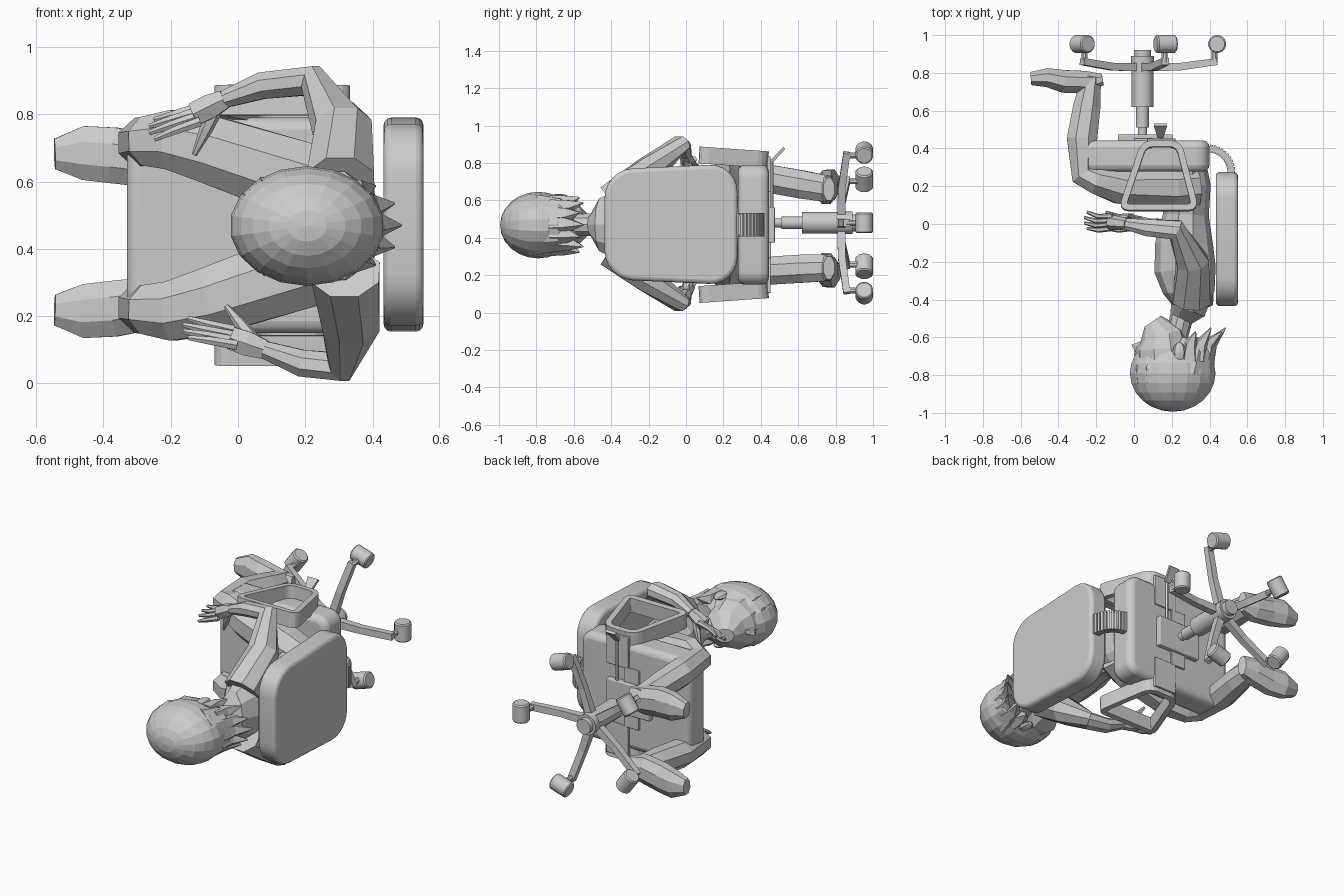
import bpy, bmesh
from math import pi, sin, cos
from mathutils import Vector, Matrix

cube = bpy.data.objects.get("Cube")
if cube:
    bpy.data.objects.remove(cube, do_unlink=True)

grey = bpy.data.materials.new("plain_grey")
grey.use_nodes = True
grey.diffuse_color = (0.6, 0.6, 0.6, 1)
grey.node_tree.nodes["Principled BSDF"].inputs["Base Color"].default_value = (0.6, 0.6, 0.6, 1)

X, Y, Z = Vector((1, 0, 0)), Vector((0, 1, 0)), Vector((0, 0, 1))
MID = 0.47  # height of the symmetry plane; the figure lies on its side


def finish(bm, name, smooth=False, bevel=0):
    bmesh.ops.recalc_face_normals(bm, faces=bm.faces)
    mesh = bpy.data.meshes.new(name)
    bm.to_mesh(mesh)
    bm.free()
    mesh.materials.append(grey)
    obj = bpy.data.objects.new(name, mesh)
    bpy.context.collection.objects.link(obj)
    if bevel:
        mod = obj.modifiers.new("soft_edge", 'BEVEL')
        mod.width, mod.segments, mod.limit_method = bevel, 3, 'ANGLE'
        mod.angle_limit = 0.7
    if smooth:
        bpy.ops.object.select_all(action='DESELECT')
        obj.select_set(True)
        bpy.context.view_layer.objects.active = obj
        bpy.ops.object.shade_smooth_by_angle(angle=0.7)
    return obj


def tube(name, rings, n=8, ref=Z):
    """Skin rings (x, y, z, half size along ref, half size across)."""
    bm = bmesh.new()
    pts = [Vector(r[:3]) for r in rings]
    dirs = [(b - a).normalized() for a, b in zip(pts, pts[1:])]
    grow = 1 / cos(pi / n)
    loops = []
    for p, r, before, after in zip(pts, rings, dirs[:1] + dirs, dirs + dirs[-1:]):
        t = (before + after).normalized()
        u = (ref - t * ref.dot(t)).normalized()
        v = t.cross(u)
        loops.append([bm.verts.new(p + grow * (u * r[3] * cos(a) + v * r[4] * sin(a)))
                      for a in [(k + 0.5) * 2 * pi / n for k in range(n)]])
    for a, b in zip(loops, loops[1:]):
        for k in range(n):
            bm.faces.new((a[k], a[(k + 1) % n], b[(k + 1) % n], b[k]))
    bm.faces.new(loops[0])
    bm.faces.new(loops[-1])
    return finish(bm, name, smooth=n >= 12)


def slab(name, centre, size, corner=0, edge=0, axis=Y, taper=1, turn=0):
    """Box with rounded corners around one axis and softened edges."""
    bm = bmesh.new()
    bmesh.ops.create_cube(bm, size=1)
    for v in bm.verts:
        if v.co.y < 0:
            v.co.z *= taper
        v.co = Vector(a * b for a, b in zip(v.co, size))
    if corner:
        side = [e for e in bm.edges
                if abs((e.verts[0].co - e.verts[1].co).normalized().dot(axis)) > 0.99]
        bmesh.ops.bevel(bm, geom=side, offset=corner, segments=6, profile=0.5, affect='EDGES')
    bm.transform(Matrix.Translation(centre) @ Matrix.Rotation(turn, 4, 'Z'))
    return finish(bm, name, smooth=edge > 0, bevel=edge)


def ball(name, centre, size, u=18, v=12):
    bm = bmesh.new()
    bmesh.ops.create_uvsphere(bm, u_segments=u, v_segments=v, radius=1)
    bm.transform(Matrix.Translation(centre) @ Matrix.Diagonal((*size, 1)) @ Matrix.Rotation(pi / 2, 4, 'X'))
    return finish(bm, name)


# Chair cushions
slab("seat", (0.035, 0.36, MID), (0.73, 0.165, 0.64), 0.07, 0.035)
slab("backrest", (0.492, -0.08, 0.472), (0.118, 0.71, 0.65), 0.15, 0.022, X, 0.9)

# Ribbed link between seat and backrest
arc = [(0.39 + 0.125 * sin(a), 0.275 + 0.125 * cos(a), a) for a in [k * pi / 22 for k in range(12)]]
tube("back_link", [(x, y, MID, 0.055, 0.013) for x, y, a in arc], 4)
for x, y, a in arc:
    slab("link_rib", (x, y, MID), (0.014, 0.042, 0.125), turn=-a)

# Mechanism under the seat
slab("seat_mechanism", (0.06, 0.455, MID), (0.29, 0.04, 0.19), edge=0.006)
slab("mechanism_rail", (0.05, 0.445, MID), (0.1, 0.02, 0.36), edge=0.004)
tube("height_lever", [(0.14, 0.46, 0.55, 0.008, 0.008), (0.14, 0.46, 0.82, 0.008, 0.008)], 6, Y)
tube("lever_paddle", [(0.14, 0.46, 0.81, 0.008, 0.015), (0.14, 0.525, 0.88, 0.008, 0.035)], 4, Y)

# Armrest frames
for side in (1, -1):
    bm = bmesh.new()
    corners = [(-0.085, 0.07), (0.345, 0.07), (0.25, 0.44), (0.04, 0.44)]
    bm.faces.new([bm.verts.new((x, y, MID + side * (0.378 - 0.07 * y))) for x, y in corners])
    bmesh.ops.bevel(bm, geom=bm.verts[:], offset=0.055, segments=4, profile=0.5, affect='VERTICES')
    hole = bm.faces[:]
    bmesh.ops.inset_region(bm, faces=hole, thickness=0.034, use_boundary=True, use_even_offset=True)
    bmesh.ops.delete(bm, geom=hole, context='FACES_ONLY')
    frame = finish(bm, "armrest_frame")
    mod = frame.modifiers.new("depth", 'SOLIDIFY')
    mod.thickness, mod.offset = 0.09, 0
    mod = frame.modifiers.new("soft_edge", 'BEVEL')
    mod.width, mod.segments, mod.limit_method = 0.012, 2, 'ANGLE'
    slab("armrest_mount", (0.145, 0.443, MID + side * 0.27), (0.15, 0.02, 0.19), edge=0.004)

# Gas column and hub
for name, y0, y1, r in (("column_pin", 0.46, 0.53, 0.024), ("column_rod", 0.51, 0.64, 0.034),
                        ("column_sleeve", 0.62, 0.82, 0.057), ("base_hub", 0.78, 0.92, 0.045)):
    tube(name, [(0.045, y, 0.48, r, r) for y in (y0, y1)], 16)
tube("hub_collar", [(0.045, y, 0.48, 0.06, 0.06) for y in (0.81, 0.89)], 16)

# Five star legs with casters
for k in range(5):
    a = k * 2 * pi / 5
    out, tan = Vector((cos(a), 0, sin(a))), Vector((-sin(a), 0, cos(a)))

    def at(r, y):
        return Vector((0.045, y, 0.48)) + out * r
    tube("star_leg", [(*at(0.03, 0.83), 0.022, 0.024), (*at(0.2, 0.833), 0.02, 0.02),
                      (*at(0.395, 0.86), 0.018, 0.02)], 4, Y)
    tube("caster_stem", [(*at(0.38, 0.85), 0.016, 0.016), (*at(0.38, 0.95), 0.016, 0.016)], 8)
    hub = at(0.395, 0.953)
    tube("caster_wheel", [(*(hub + tan * s), r, r) for s, r in
                          ((-0.055, 0.04), (-0.048, 0.047), (0.048, 0.047), (0.055, 0.04))], 16, Y)

# Torso and neck
tube("torso", [(0.27, 0.3, MID, 0.17, 0.11), (0.28, 0.2, MID, 0.18, 0.12), (0.275, 0.05, MID, 0.15, 0.115),
               (0.265, -0.1, MID, 0.16, 0.145), (0.27, -0.24, MID, 0.18, 0.155),
               (0.29, -0.36, MID, 0.19, 0.13), (0.285, -0.455, MID, 0.14, 0.09),
               (0.25, -0.5, MID, 0.06, 0.06), (0.21, -0.66, MID, 0.055, 0.055)], 10)

# Legs and feet
for side in (1, -1):
    def leg(x, y, off, a, b, shift=0.0):
        return (x, y, MID + shift + side * off, a, b)
    tube("leg", [leg(0.33, 0.2, 0.09, 0.09, 0.1), leg(0.2, 0.19, 0.13, 0.115, 0.11),
                 leg(-0.08, 0.2, 0.225, 0.1, 0.092), leg(-0.2, 0.235, 0.255, 0.088, 0.075),
                 leg(-0.265, 0.265, 0.25, 0.072, 0.072), leg(-0.275, 0.45, 0.245, 0.075, 0.08),
                 leg(-0.25, 0.62, 0.225, 0.075, 0.072, -0.01), leg(-0.225, 0.77, 0.21, 0.07, 0.05, -0.02)])
    tube("foot", [leg(-0.165, 0.765, 0.21, 0.06, 0.03, -0.02), leg(-0.25, 0.75, 0.21, 0.078, 0.06, -0.02),
                  leg(-0.37, 0.755, 0.228, 0.083, 0.06, -0.02), leg(-0.46, 0.775, 0.235, 0.08, 0.05, -0.02),
                  leg(-0.545, 0.77, 0.232, 0.045, 0.035, -0.02)])

# Arms and hands: joints run shoulder, mid upper arm, elbow, mid forearm, wrist, knuckles, fingertip, thumb tip
poses = (((0.305, -0.4, 0.6), (0.31, -0.2, 0.76), (0.22, -0.03, 0.9), (0.07, -0.02, 0.885),
          (-0.04, 0, 0.845), (-0.13, 0.01, 0.8), (-0.27, 0.02, 0.755), (-0.13, 0.05, 0.68)),
         ((0.32, -0.4, 0.33), (0.335, -0.2, 0.18), (0.305, -0.03, 0.05), (0.19, -0.02, 0.06),
          (0.08, 0, 0.1), (-0.02, 0.01, 0.135), (-0.17, 0.02, 0.165), (-0.035, 0.05, 0.23)))
widths = ((0.09, 0.1), (0.075, 0.085), (0.045, 0.055), (0.04, 0.045), (0.026, 0.03))
for pose in poses:
    tube("arm", [(*p, *w) for p, w in zip(pose, widths)])
    wrist, knuckle, tip, thumb = (Vector(p) for p in pose[4:])
    tube("palm", [(*wrist, 0.028, 0.026), (*wrist.lerp(knuckle, 0.5), 0.036, 0.032),
                  (*knuckle, 0.034, 0.034)], 6)
    for i in range(4):
        spread = Vector((0.012 * abs(i - 1.5), 0.024 * (i - 1.5), 0.016 * (i - 1.5)))
        bend = knuckle.lerp(tip, 0.55) + spread - Y * 0.012
        tube("finger", [(*(knuckle + spread * 0.9), 0.014, 0.013), (*bend, 0.012, 0.012),
                        (*(tip + spread * 1.2), 0.007, 0.007)], 6)
    root = wrist.lerp(knuckle, 0.2)
    tube("thumb", [(*root, 0.022, 0.018), (*root.lerp(thumb, 0.5), 0.018, 0.016),
                   (*thumb, 0.007, 0.007)], 6)

# Head and face
tube("face", [(0.17, -0.8, MID, 0.15, 0.16), (0.15, -0.66, MID, 0.142, 0.14),
              (0.15, -0.59, MID, 0.11, 0.115), (0.1, -0.515, MID, 0.04, 0.05)], 10)
tube("nose", [(0.03, -0.7, MID, 0.008, 0.008), (0.0, -0.645, MID, 0.018, 0.015),
              (0.04, -0.63, MID, 0.012, 0.01)], 4)
for side in (1, -1):
    ball("ear", (0.24, -0.68, MID + side * 0.145), (0.035, 0.055, 0.02), 8, 6)

# Hair: cap, nape, fringe and spikes
ball("hair_cap", (0.205, -0.79, 0.468), (0.23, 0.204, 0.178))
tube("hair_nape", [(0.27, -0.78, MID, 0.16, 0.15), (0.305, -0.67, MID, 0.14, 0.12),
                   (0.305, -0.6, MID, 0.1, 0.085)], 10)
for k in range(-3, 4):
    a = k * pi / 7
    ca, sa = cos(a), sin(a)
    tube("hair_spike", [(0.27 + 0.11 * ca, -0.72, MID + 0.115 * sa, 0.045, 0.04),
                        (0.27 + 0.14 * ca, -0.63, MID + 0.125 * sa, 0.034, 0.028),
                        (0.28 + 0.205 * ca, -0.55 - 0.02 * (k % 2), MID + 0.15 * sa, 0.003, 0.003)], 5)
for k in range(-2, 3):
    a = k * pi / 7
    ca, sa = cos(a), sin(a)
    tube("fringe_lock", [(0.2 - 0.185 * ca, -0.84, MID + 0.12 * sa, 0.04, 0.02),
                         (0.2 - 0.195 * ca, -0.76, MID + 0.14 * sa, 0.035, 0.018),
                         (0.2 - 0.175 * ca, -0.69, MID + 0.14 * sa, 0.008, 0.006)], 5)
